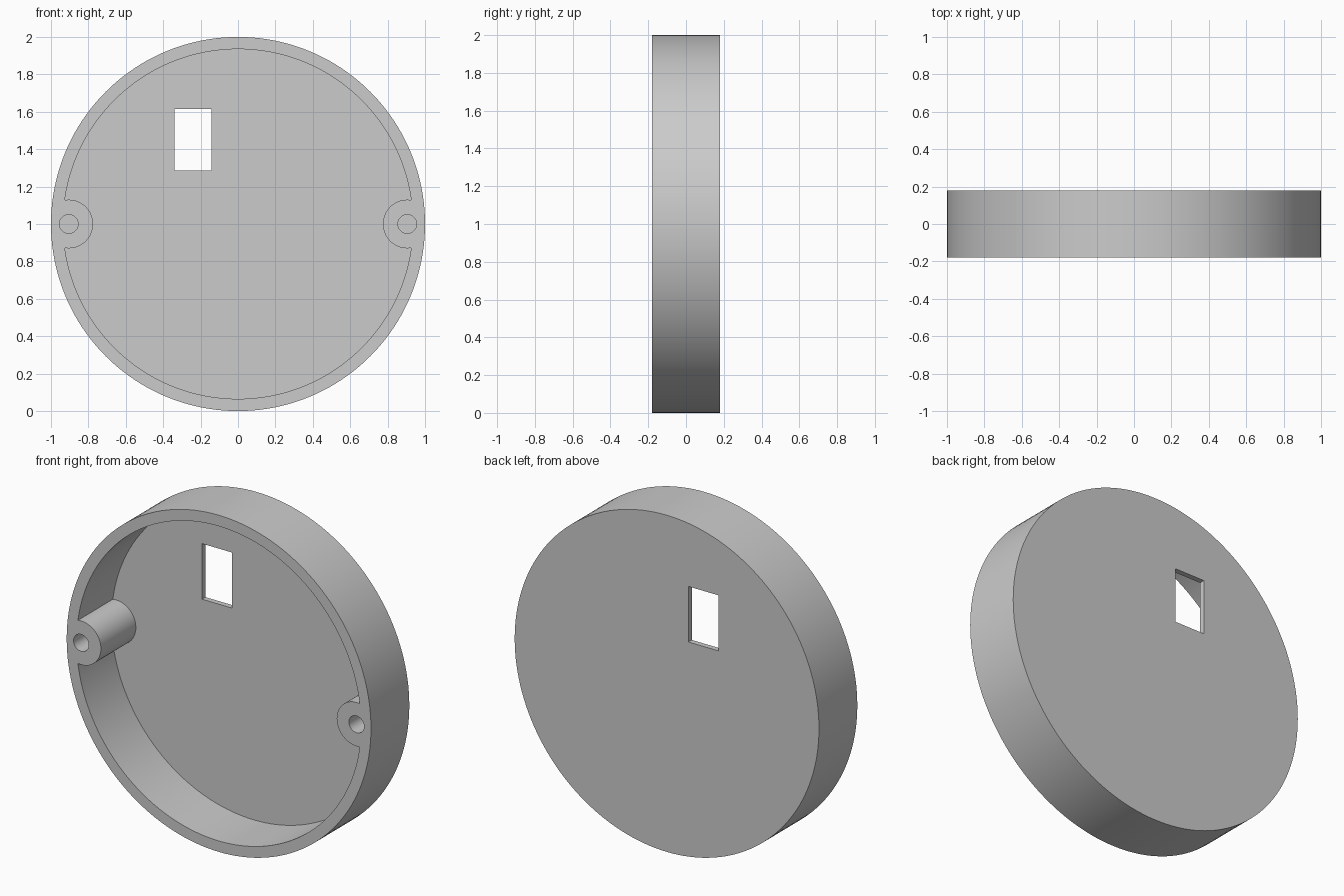
import bpy
import bmesh
import math
from mathutils import Matrix, Vector

if "Cube" in bpy.data.objects:
    bpy.data.objects.remove(bpy.data.objects["Cube"], do_unlink=True)

FRONT, BACK, FLOOR = -0.18, 0.18, 0.148
OVER = FRONT - 0.1          # cutters start in front of the rim
BOSS_X = 0.905

grey = bpy.data.materials.new("plain grey")
grey.use_nodes = True
colour = (0.6, 0.6, 0.6, 1)
grey.diffuse_color = colour
grey.node_tree.nodes["Principled BSDF"].inputs["Base Color"].default_value = colour


def add_object(name, bm):
    mesh = bpy.data.meshes.new(name)
    bm.to_mesh(mesh)
    bm.free()
    mesh.materials.append(grey)
    obj = bpy.data.objects.new(name, mesh)
    bpy.context.collection.objects.link(obj)
    return obj


def disc(name, radius, y0, y1, x=0, segments=64):
    """Cylinder along y, level with the case centre."""
    bm = bmesh.new()
    place = Matrix.Translation((x, (y0 + y1) / 2, 1)) @ Matrix.Rotation(math.pi / 2, 4, "X")
    bmesh.ops.create_cone(bm, cap_ends=True, segments=segments, radius1=radius,
                          radius2=radius, depth=y1 - y0, matrix=place)
    return add_object(name, bm)


def block(name, low, high):
    low, high = Vector(low), Vector(high)
    bm = bmesh.new()
    place = Matrix.Translation((low + high) / 2) @ Matrix.Diagonal((*(high - low), 1))
    bmesh.ops.create_cube(bm, size=1, matrix=place)
    return add_object(name, bm)


def cut(target, cutter):
    """Subtract the cutter, then discard it."""
    mod = target.modifiers.new("cut", "BOOLEAN")
    mod.operation, mod.solver, mod.object = "DIFFERENCE", "EXACT", cutter
    bpy.context.view_layer.objects.active = target
    bpy.ops.object.modifier_apply(modifier=mod.name)
    bpy.data.objects.remove(cutter, do_unlink=True)


# Round case, and a cavity that leaves the two screw bosses standing
case = disc("round_case", 1, FRONT, BACK, segments=160)
cavity = disc("cavity", 0.935, OVER, FLOOR, segments=160)
for side in (-1, 1):
    cut(cavity, disc("screw_boss", 0.13, OVER - 0.1, BACK + 0.1, side * BOSS_X))
cut(case, cavity)

# Blind screw holes in the bosses
for side in (-1, 1):
    cut(case, disc("screw_hole", 0.05, OVER, FLOOR, side * BOSS_X, 48))

# Rectangular window through the floor
cut(case, block("window", (-0.34, 0, 1.285), (-0.142, BACK + 0.1, 1.615)))

# Smooth walls with crisp rims
bpy.ops.object.select_all(action="DESELECT")
case.select_set(True)
bpy.context.view_layer.objects.active = case
bpy.ops.object.shade_smooth_by_angle(angle=math.radians(30))
